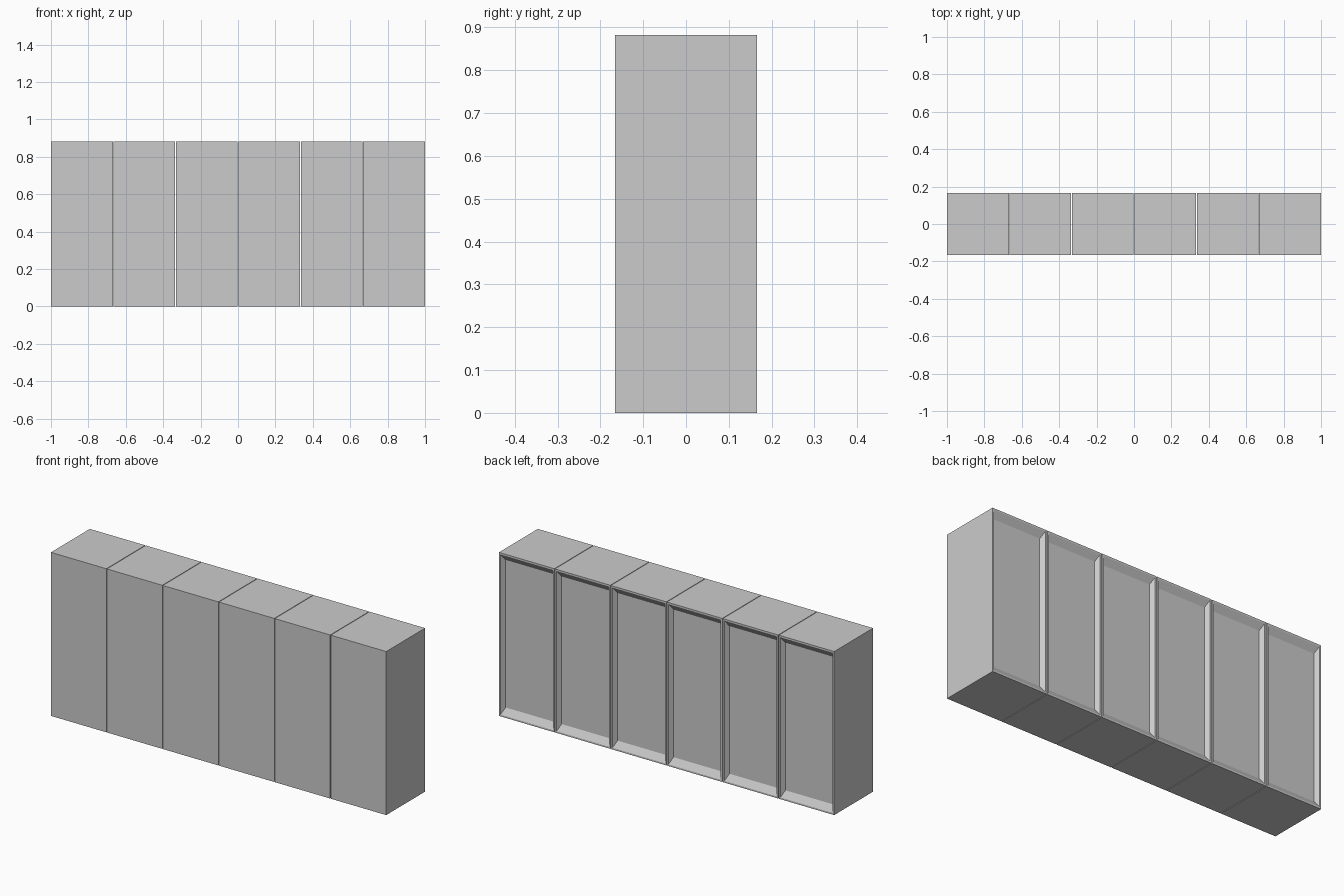
import bpy, bmesh
from mathutils import Vector

if "Cube" in bpy.data.objects:
    bpy.data.objects.remove(bpy.data.objects["Cube"])

COUNT = 6
W, D, H = 0.3305, 0.331, 0.882        # size of one cabinet
PITCH = (2.0 - W) / (COUNT - 1)       # leaves a thin gap between cabinets
RIM = 0.013                           # flat border around the rear recess
DEPTH = 0.023                         # recess depth
TAPER_X, TAPER_Z = 0.011, 0.030       # recess walls slope inwards


def cabinet_mesh():
    bm = bmesh.new()
    bmesh.ops.create_cube(bm, size=1.0)
    bmesh.ops.scale(bm, vec=(W, D, H), verts=bm.verts)
    bmesh.ops.translate(bm, vec=(0, 0, H / 2), verts=bm.verts)
    bm.normal_update()

    # rear face: flat rim, then a sunken panel with sloping walls
    back = max(bm.faces, key=lambda f: f.normal.y)
    bmesh.ops.inset_region(bm, faces=[back], thickness=RIM)
    bmesh.ops.inset_region(bm, faces=[back], thickness=0.005)
    for v in back.verts:
        sx = 1 if v.co.x > 0 else -1
        sz = 1 if v.co.z > H / 2 else -1
        v.co = Vector((sx * (W / 2 - RIM - TAPER_X),
                       D / 2 - DEPTH,
                       H / 2 + sz * (H / 2 - RIM - TAPER_Z)))
    bmesh.ops.recalc_face_normals(bm, faces=bm.faces)
    mesh = bpy.data.meshes.new("cabinet")
    bm.to_mesh(mesh)
    bm.free()
    return mesh


# row of identical cabinets
mesh = cabinet_mesh()
for i in range(COUNT):
    ob = bpy.data.objects.new(f"cabinet_{i + 1}", mesh)
    ob.location.x = (i - (COUNT - 1) / 2) * PITCH
    bpy.context.collection.objects.link(ob)
